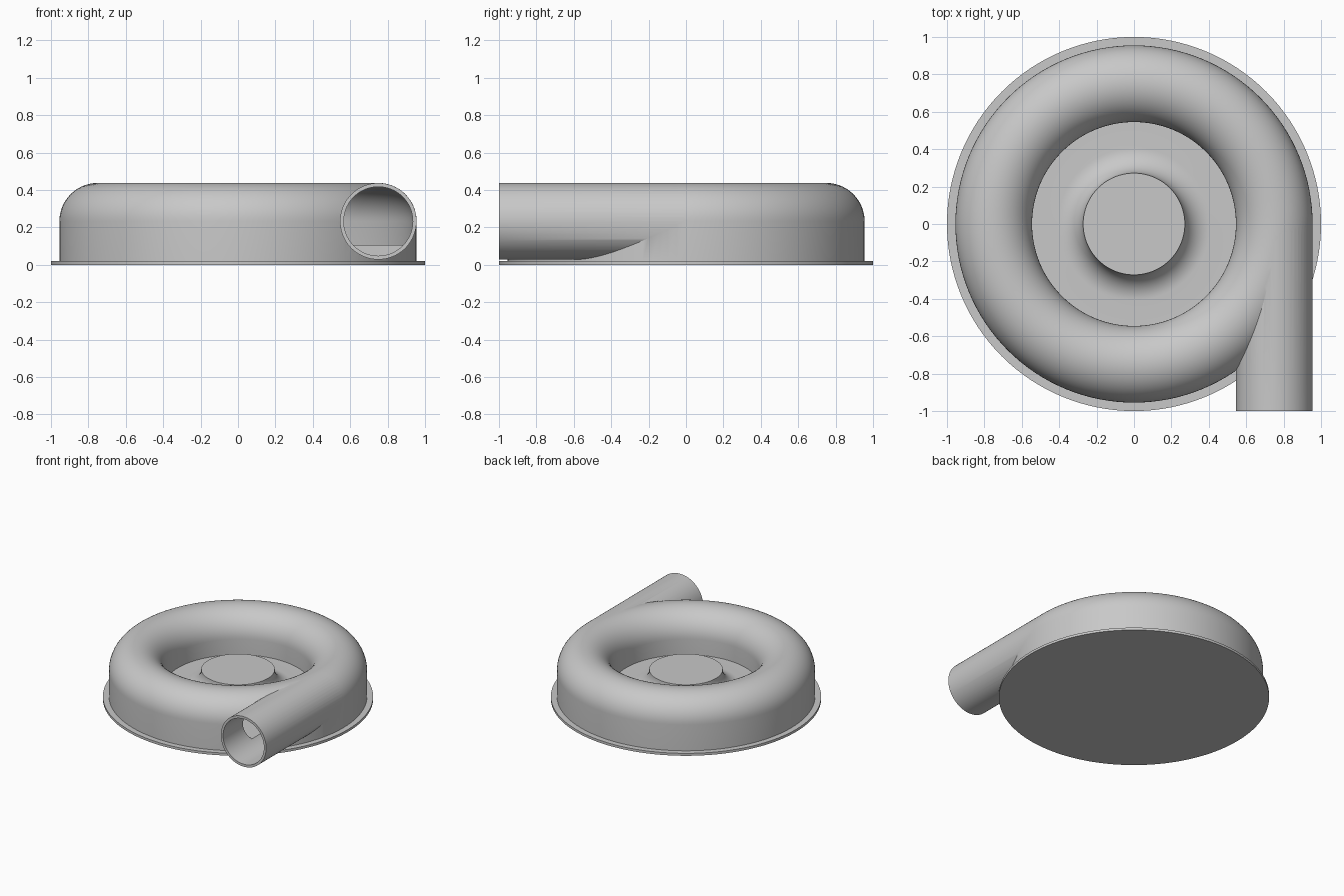
import bpy, bmesh, math
from mathutils import Matrix

cube = bpy.data.objects.get("Cube")
if cube:
    bpy.data.objects.remove(cube, do_unlink=True)

RING, TUBE, WALL = 0.75, 0.205, 0.02   # ring radius, tube radius, wall
MID, FLOOR, HUB = 0.2325, 0.105, 0.24  # heights
SEGMENTS = 128

grey = bpy.data.materials.new("casing_grey")
grey.use_nodes = True
colour = (0.58, 0.58, 0.58, 1)
grey.diffuse_color = colour
grey.node_tree.nodes["Principled BSDF"].inputs["Base Color"].default_value = colour


def arc(cx, cz, r, start, end, steps):
    angles = [math.radians(start + (end - start) * i / steps) for i in range(steps + 1)]
    return [(cx + r * math.cos(a), cz + r * math.sin(a)) for a in angles]


def add_object(name, bm):
    bmesh.ops.remove_doubles(bm, verts=bm.verts, dist=1e-5)
    bmesh.ops.recalc_face_normals(bm, faces=bm.faces)
    mesh = bpy.data.meshes.new(name)
    bm.to_mesh(mesh)
    bm.free()
    mesh.materials.append(grey)
    obj = bpy.data.objects.new(name, mesh)
    bpy.context.collection.objects.link(obj)
    return obj


def lathe(name, profile, closed):
    bm = bmesh.new()
    verts = [bm.verts.new((r, 0, z)) for r, z in profile]
    pairs = list(zip(verts, verts[1:]))
    if closed:
        pairs.append((verts[-1], verts[0]))
    edges = [bm.edges.new(p) for p in pairs]
    bmesh.ops.spin(bm, geom=verts + edges, cent=(0, 0, 0), axis=(0, 0, 1),
                   angle=math.tau, steps=SEGMENTS, use_merge=False)
    return add_object(name, bm)


def tube(name, radius, front, back):
    bm = bmesh.new()
    place = Matrix.Translation((RING, (front + back) / 2, MID)) @ Matrix.Rotation(math.pi / 2, 4, 'X')
    bmesh.ops.create_cone(bm, cap_ends=True, segments=96, radius1=radius,
                          radius2=radius, depth=back - front, matrix=place)
    return add_object(name, bm)


def combine(target, other, operation):
    mod = target.modifiers.new(operation.lower(), 'BOOLEAN')
    mod.operation = operation
    mod.solver = 'EXACT'
    mod.object = other
    bpy.context.view_layer.objects.active = target
    bpy.ops.object.modifier_apply(modifier=mod.name)
    bpy.data.objects.remove(other, do_unlink=True)


# Casing with base flange, rounded ring, sunken floor and flared hub
flare = HUB - FLOOR
outer, inner = RING + TUBE, RING - TUBE
casing = lathe("volute_casing",
               [(0, 0), (1, 0), (1, WALL), (outer, WALL)]
               + arc(RING, MID, TUBE, 0, 180, 28)
               + [(inner, FLOOR)]
               + arc(0.272 + flare, HUB, flare, 270, 180, 14)
               + [(0, HUB)], False)

# Tangential outlet pipe
combine(casing, tube("outlet_pipe", TUBE - 0.0006, -1, -0.002), 'UNION')

# Hollow flow channel and the outlet bore
bore = TUBE - WALL
channel = lathe("flow_channel",
                [(RING + bore, FLOOR)] + arc(RING, MID, bore, 0, 180, 28)
                + [(RING - bore, FLOOR)], True)
combine(casing, channel, 'DIFFERENCE')
combine(casing, tube("outlet_bore", bore - 0.0006, -1.1, 0.003), 'DIFFERENCE')

# Smooth shading with crisp edges
bpy.ops.object.select_all(action='DESELECT')
casing.select_set(True)
bpy.context.view_layer.objects.active = casing
bpy.ops.object.shade_smooth_by_angle(angle=math.radians(30))
